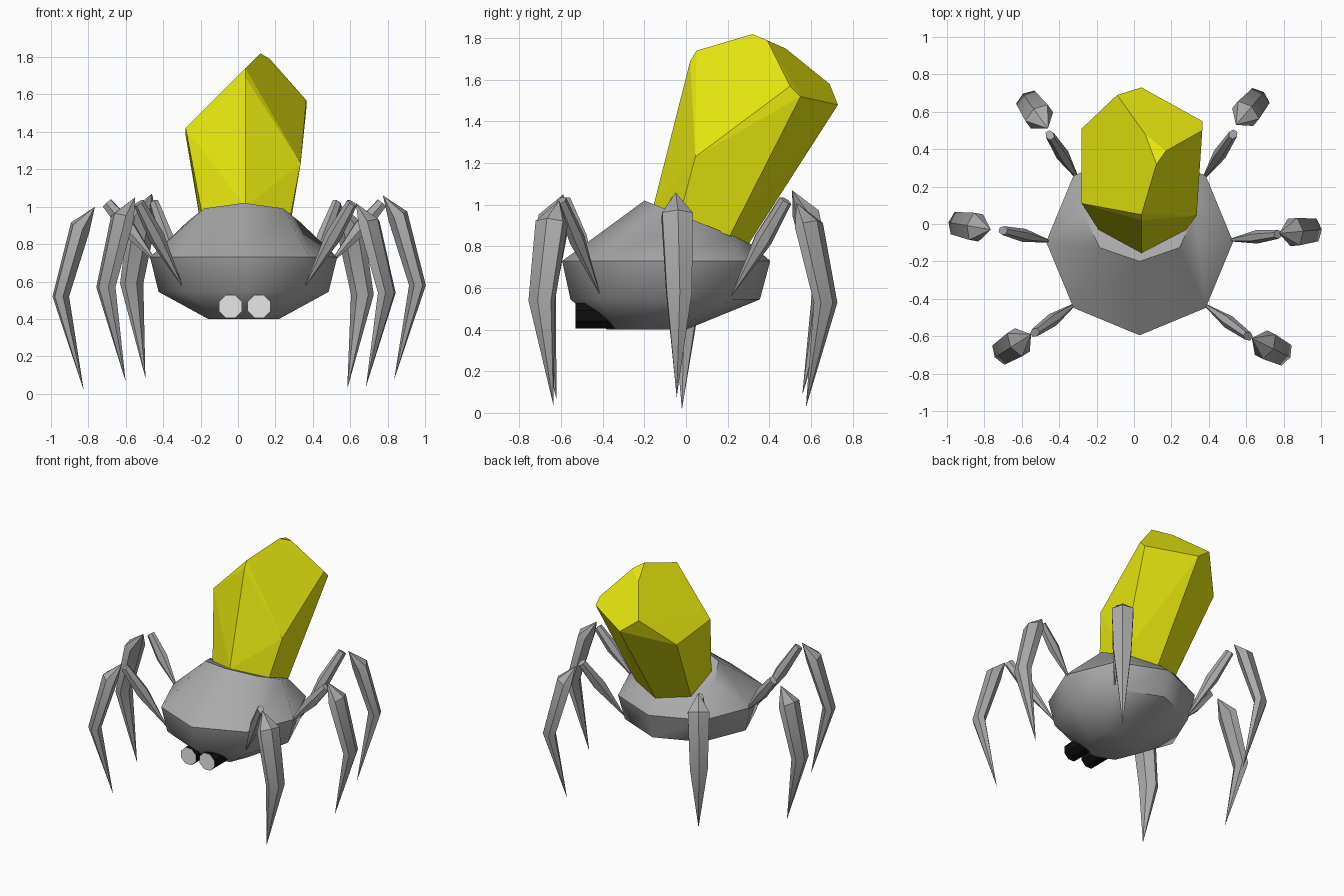
import bpy, bmesh, math
from mathutils import Vector as V

if "Cube" in bpy.data.objects:
    bpy.data.objects.remove(bpy.data.objects["Cube"])


def material(name, rgb):
    m = bpy.data.materials.new(name)
    m.diffuse_color = (*rgb, 1)
    m.use_nodes = True
    m.node_tree.nodes["Principled BSDF"].inputs["Base Color"].default_value = m.diffuse_color
    return m


GREY = material("shell grey", (0.4, 0.4, 0.4))
YELLOW = material("crystal yellow", (0.8, 0.8, 0.005))
WHITE = material("eye white", (0.8, 0.8, 0.8))
BLACK = material("eye black", (0.004, 0.004, 0.004))


def finish(name, bm, mats, smooth=None):
    bmesh.ops.recalc_face_normals(bm, faces=bm.faces[:])
    me = bpy.data.meshes.new(name)
    bm.to_mesh(me)
    bm.free()
    for m in mats:
        me.materials.append(m)
    ob = bpy.data.objects.new(name, me)
    bpy.context.collection.objects.link(ob)
    if smooth:
        bpy.ops.object.select_all(action='DESELECT')
        ob.select_set(True)
        bpy.context.view_layer.objects.active = ob
        bpy.ops.object.shade_smooth_by_angle(angle=math.radians(smooth))
    return ob


def loft(sections, n, phase=0.0):
    """Skin through sections (centre, axis_a, axis_b); a bare Vector is a point."""
    bm = bmesh.new()
    rings = []
    for s in sections:
        if isinstance(s, V):
            rings.append([bm.verts.new(s)])
        else:
            c, a, b = s
            rings.append([bm.verts.new(c + a * math.cos(t) + b * math.sin(t))
                          for t in (phase + math.tau * i / n for i in range(n))])
    for r, q in zip(rings, rings[1:]):
        for i in range(n):
            j = (i + 1) % n
            if len(r) == 1:
                bm.faces.new((r[0], q[i], q[j]))
            elif len(q) == 1:
                bm.faces.new((r[i], r[j], q[0]))
            else:
                bm.faces.new((r[i], r[j], q[j], q[i]))
    for r in (rings[0], rings[-1]):
        if len(r) > 2:
            bm.faces.new(r)
    return bm


# Body: octagonal shell with a tilted rim where the crystal sits
def body_ring(y, z, r, rise=0.0, ry=None):
    return V((0.03, y, z)), V((r, 0, 0)), V((0, ry or r, rise))


finish("body", loft([
    body_ring(-0.19, 0.40, 0.19),
    body_ring(-0.10, 0.545, 0.455),
    body_ring(-0.095, 0.73, 0.50),
    body_ring(0.05, 0.92, 0.30, -0.10, 0.25)], 8), [GREY], 50)

# Crystal: faceted leaning gem
points = [
    (0.04, -0.155, 1.00), (0.28, -0.03, 0.95), (-0.19, -0.03, 0.95),      # base
    (0.27, 0.21, 0.85), (-0.19, 0.21, 0.85), (0.04, 0.30, 0.81),
    (0.04, 0.02, 1.69), (0.04, 0.05, 1.74), (0.335, 0.045, 1.23),         # front
    (-0.28, 0.11, 1.42), (-0.28, 0.51, 1.38),                             # left
    (0.12, 0.32, 1.82), (0.17, 0.39, 1.79), (0.06, 0.48, 1.75),           # crown
    (0.365, 0.50, 1.57), (0.365, 0.55, 1.52),                             # right
    (-0.09, 0.69, 1.58), (0.04, 0.73, 1.48)]                              # back
bm = bmesh.new()
for p in points:
    bm.verts.new(p)
bmesh.ops.convex_hull(bm, input=bm.verts[:])
bmesh.ops.dissolve_limit(bm, angle_limit=math.radians(3),
                         verts=bm.verts[:], edges=bm.edges[:])
finish("crystal", bm, [YELLOW])

# Eyes: black octagonal stalks with white front caps
for side, x in (("left", -0.04), ("right", 0.113)):
    a, b = V((0.066, 0, 0)), V((0, 0, 0.066))
    bm = loft([(V((x, -0.53, 0.467)), a, b), (V((x, -0.25, 0.467)), a, b)],
              8, math.pi / 8)
    bm.normal_update()
    for f in bm.faces:
        f.material_index = int(all(v.co.y < -0.5 for v in f.verts))
    finish(side + "_eye", bm, [BLACK, WHITE])

# Legs: hip root, upper segment end, knee top, knee outer extent, knee height
Z = V((0, 0, 1))
legs = {
    "front_right": ((0.35, -0.41, 0.56), (0.61, -0.60), (0.63, -0.61), (0.83, -0.71), 1.02),
    "front_left": ((-0.29, -0.41, 0.56), (-0.53, -0.58), (-0.55, -0.59), (-0.74, -0.71), 1.05),
    "middle_right": ((0.48, -0.09, 0.68), (0.77, -0.055), (0.775, -0.05), (1.0, -0.03), 1.06),
    "middle_left": ((-0.42, -0.10, 0.68), (-0.70, -0.035), (-0.765, -0.03), (-1.0, 0.01), 1.00),
    "back_right": ((0.35, 0.21, 0.55), (0.53, 0.48), (0.545, 0.53), (0.69, 0.70), 1.01),
    "back_left": ((-0.28, 0.21, 0.55), (-0.45, 0.475), (-0.46, 0.51), (-0.59, 0.69), 1.07),
}
for name, (root, end, knee, outer, top) in legs.items():
    # Upper segment: spindle rising from the shell
    p, q = V(root), V((*end, 1.02))
    d = (q - p).normalized()
    s = d.cross(Z).normalized()
    t = s.cross(d)
    finish(name + "_upper_leg", loft([
        p, (p.lerp(q, 0.6), s * 0.036, t * 0.045),
        (q, s * 0.024, t * 0.032)], 6), [GREY], 35)
    # Lower segment: bent blade tapering to the foot
    k = V((*knee, top))
    u = (V((*outer, top)) - k).normalized()
    w = u.cross(Z)
    finish(name + "_lower_leg", loft([
        k,
        (k + u * 0.08 - Z * 0.11, u * 0.05 + Z * 0.025, w * 0.085),
        (k + u * 0.185 - Z * 0.48, u * 0.045, w * 0.07),
        k + u * 0.06 - Z * 0.985], 6), [GREY], 35)
